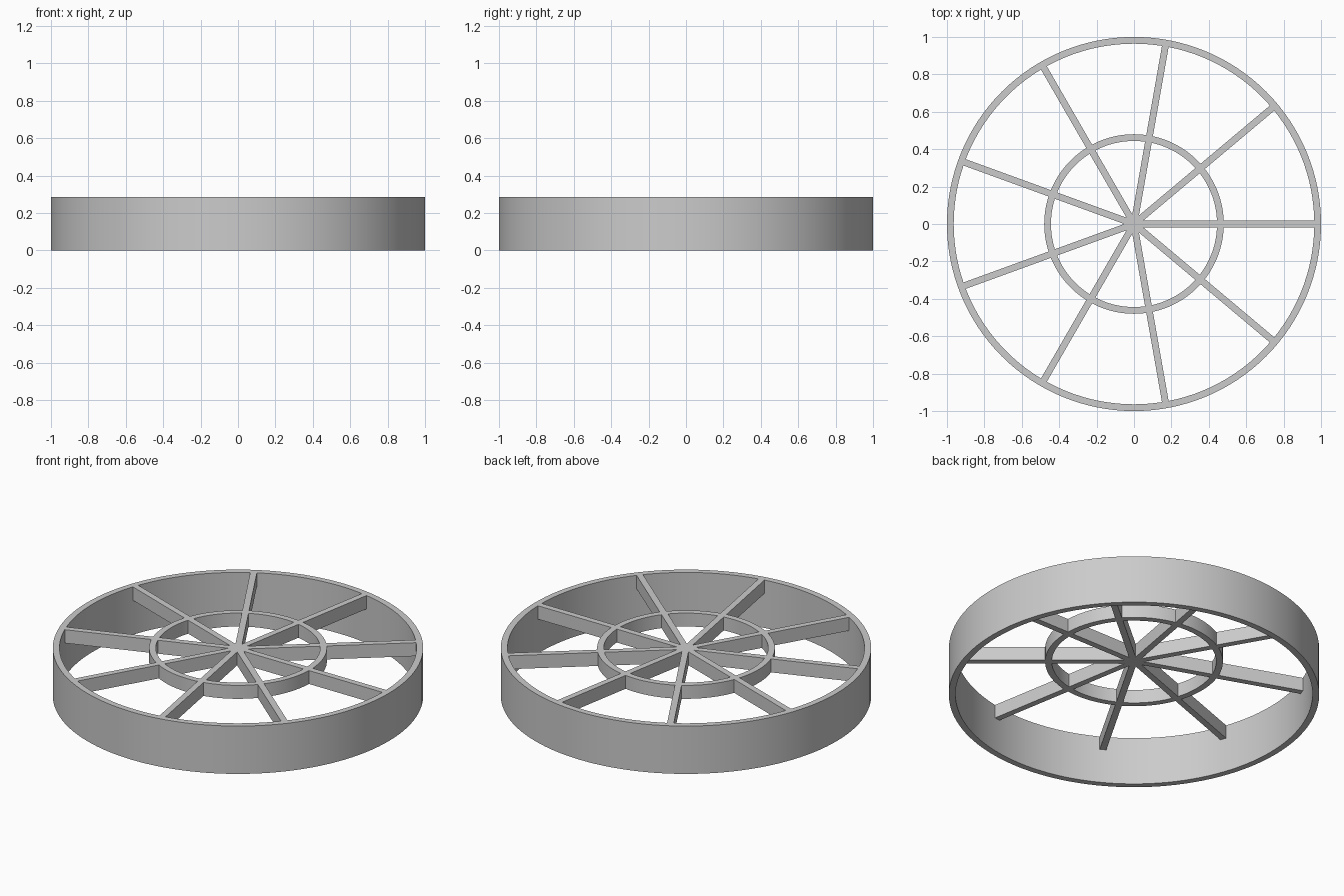
import bpy
import bmesh
from math import cos, sin, tau, radians
from mathutils import Matrix, Vector

TOP, BASE, WEB_BASE = 0.285, 0.0, 0.205
WALL = 0.036
SPOKES = 9

cube = bpy.data.objects.get("Cube")
if cube:
    bpy.data.objects.remove(cube, do_unlink=True)

grey = bpy.data.materials.new("light grey")
grey.use_nodes = True
grey.diffuse_color = (0.6, 0.6, 0.6, 1)
grey.node_tree.nodes["Principled BSDF"].inputs["Base Color"].default_value = grey.diffuse_color


def finish(name, bm):
    bmesh.ops.recalc_face_normals(bm, faces=bm.faces)
    mesh = bpy.data.meshes.new(name)
    bm.to_mesh(mesh)
    bm.free()
    mesh.materials.append(grey)
    obj = bpy.data.objects.new(name, mesh)
    bpy.context.collection.objects.link(obj)
    return obj


def ring(name, outer, z0, z1, segments=128):
    """Spin a rectangular wall section around the z axis."""
    bm = bmesh.new()
    inner = outer - WALL
    section = [bm.verts.new((r, 0, z)) for r, z in
               ((inner, z0), (outer, z0), (outer, z1), (inner, z1))]
    edges = [bm.edges.new((section[i], section[(i + 1) % 4])) for i in range(4)]
    bmesh.ops.spin(bm, geom=section + edges, cent=(0, 0, 0), axis=(0, 0, 1),
                   angle=tau, steps=segments, use_merge=True)
    bmesh.ops.remove_doubles(bm, verts=bm.verts, dist=1e-5)
    obj = finish(name, bm)
    bpy.ops.object.select_all(action="DESELECT")
    obj.select_set(True)
    bpy.context.view_layer.objects.active = obj
    bpy.ops.object.shade_smooth_by_angle(angle=radians(30))


# Tall outer rim and shallow inner ring, flush at the top
ring("outer_rim", 1.0, BASE, TOP)
ring("inner_ring", 0.48, WEB_BASE, TOP)

# Spokes as one star: neighbouring sides meet in a notch near the centre
bm = bmesh.new()
half = WALL / 2
step = tau / SPOKES
notch = half / sin(step / 2)
reach = 1 - WALL / 2
outline = []
for i in range(SPOKES):
    turn = Matrix.Rotation(i * step, 3, "Z")
    mid = (i + 0.5) * step
    outline += [turn @ Vector((reach, -half, WEB_BASE)),
                turn @ Vector((reach, half, WEB_BASE)),
                Vector((notch * cos(mid), notch * sin(mid), WEB_BASE))]
verts = [bm.verts.new(p) for p in outline]
# Central hub polygon plus one quad per spoke
bm.faces.new(verts[2::3])
for i in range(SPOKES):
    bm.faces.new((verts[3 * i - 1], verts[3 * i], verts[3 * i + 1], verts[3 * i + 2]))
raised = bmesh.ops.extrude_face_region(bm, geom=bm.faces[:], use_keep_orig=True)
bmesh.ops.translate(bm, vec=(0, 0, TOP - WEB_BASE),
                    verts=[g for g in raised["geom"] if isinstance(g, bmesh.types.BMVert)])
finish("spokes", bm)
